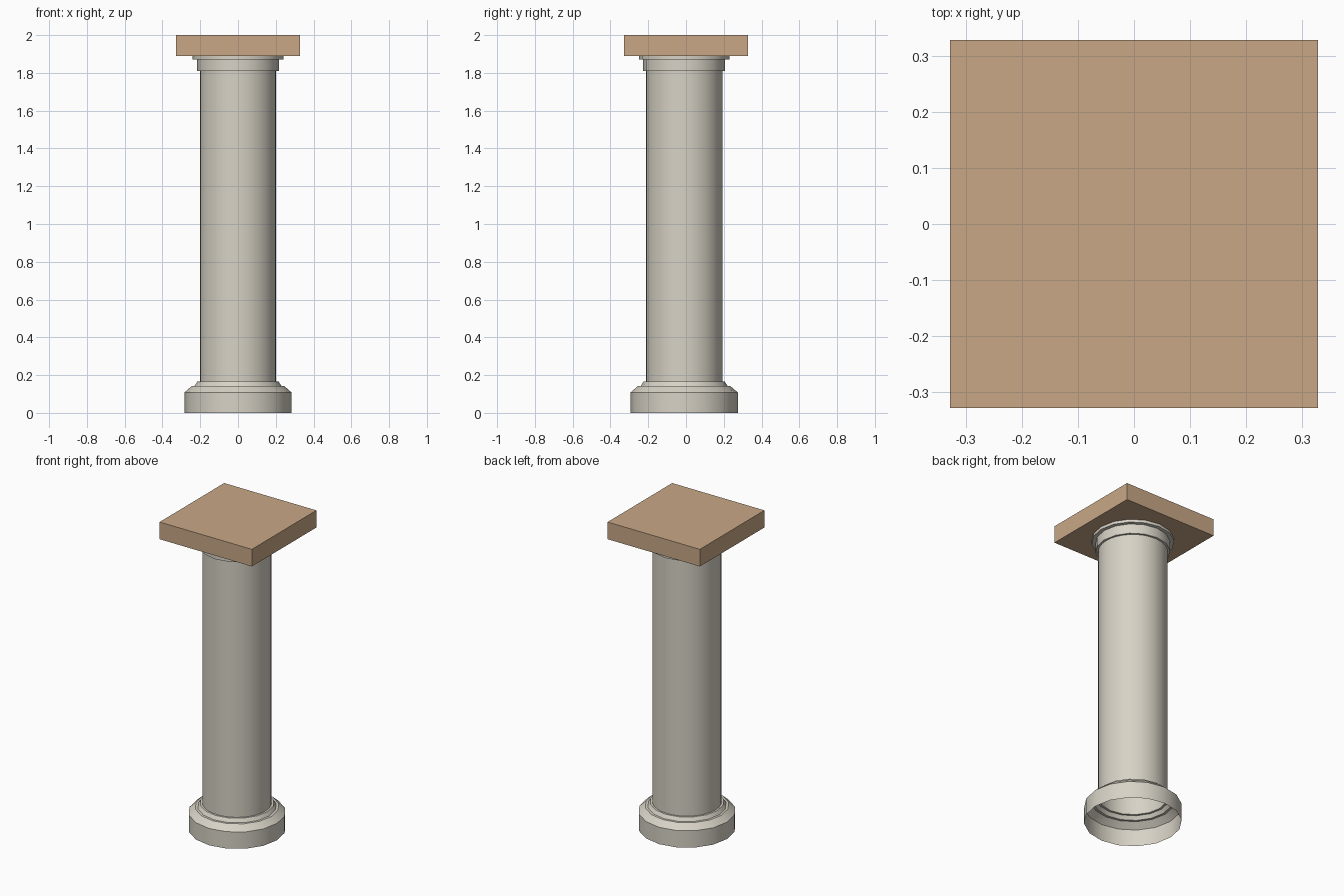
import bpy, bmesh, math

if "Cube" in bpy.data.objects:
    bpy.data.objects.remove(bpy.data.objects["Cube"])


def material(name, rgb):
    m = bpy.data.materials.new(name)
    m.diffuse_color = (*rgb, 1)
    m.use_nodes = True
    m.node_tree.nodes["Principled BSDF"].inputs["Base Color"].default_value = m.diffuse_color
    return m


def add_object(name, bm, mat):
    mesh = bpy.data.meshes.new(name)
    bm.to_mesh(mesh)
    bm.free()
    mesh.materials.append(mat)
    ob = bpy.data.objects.new(name, mesh)
    bpy.context.collection.objects.link(ob)
    return ob


def lathe(name, profile, mat, sides=16, cy=-0.01):
    """Open shell turned around a vertical axis, smooth around, sharp at steps."""
    bm = bmesh.new()
    rings = []
    for r, z in profile:
        rings.append([bm.verts.new((r * math.cos(2 * math.pi * i / sides),
                                    cy + r * math.sin(2 * math.pi * i / sides), z))
                      for i in range(sides)])
    for a, b in zip(rings, rings[1:]):
        for i in range(sides):
            j = (i + 1) % sides
            bm.faces.new((a[i], a[j], b[j], b[i]))
    ob = add_object(name, bm, mat)
    bpy.ops.object.select_all(action='DESELECT')
    ob.select_set(True)
    bpy.context.view_layer.objects.active = ob
    bpy.ops.object.shade_smooth_by_angle(angle=math.radians(32))
    return ob


stone = material("pale stone", (0.68, 0.645, 0.56))
tan = material("tan sandstone", (0.578, 0.386, 0.237))

# Stepped foot, hollow underneath
lathe("base", [(0.284, 0), (0.284, 0.108), (0.245, 0.142), (0.23, 0.142),
               (0.216, 0.165), (0.202, 0.165)], stone)

# Plain round shaft
lathe("shaft", [(0.202, 0.165), (0.202, 1.81)], stone, sides=32)

# Two-step collar under the slab
lathe("collar", [(0.202, 1.81), (0.217, 1.81), (0.217, 1.872),
                 (0.24, 1.872), (0.24, 1.89)], stone)

# Square slab on top
bm = bmesh.new()
bmesh.ops.create_cube(bm, size=1)
bmesh.ops.scale(bm, vec=(0.655, 0.655, 0.11), verts=bm.verts)
bmesh.ops.translate(bm, vec=(0, 0, 1.945), verts=bm.verts)
add_object("top_slab", bm, tan)
